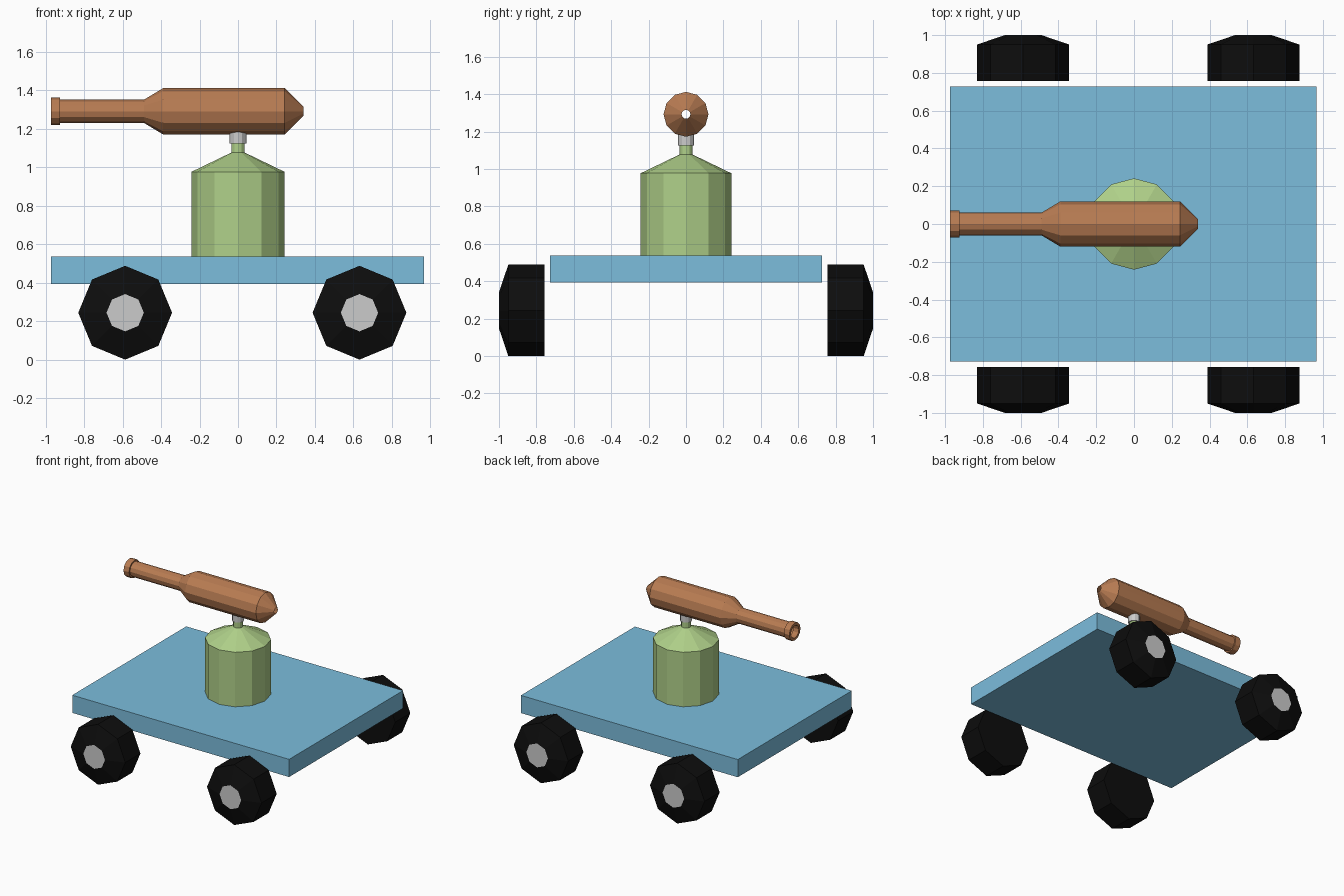
import bpy, bmesh, math

if "Cube" in bpy.data.objects:
    bpy.data.objects.remove(bpy.data.objects["Cube"])


def material(name, rgb):
    m = bpy.data.materials.new(name)
    m.diffuse_color = (*rgb, 1)
    m.use_nodes = True
    m.node_tree.nodes["Principled BSDF"].inputs["Base Color"].default_value = m.diffuse_color
    return m


blue = material("blue", (0.2, 0.51, 0.72))
green = material("green", (0.43, 0.63, 0.25))
brown = material("brown", (0.48, 0.2, 0.085))
black = material("black", (0.004, 0.004, 0.004))


def finish(name, bm, mat, loc):
    bmesh.ops.recalc_face_normals(bm, faces=bm.faces)
    me = bpy.data.meshes.new(name)
    bm.to_mesh(me)
    bm.free()
    ob = bpy.data.objects.new(name, me)
    ob.location = loc
    bpy.context.collection.objects.link(ob)
    if mat:
        me.materials.append(mat)
    return ob


def lathe(name, profile, sides, axis, mat=None, loc=(0, 0, 0), cap_start=True, cap_end=True):
    """Flat-sided turned part; profile is (radius, distance along axis)."""
    bm = bmesh.new()
    rings = []
    for r, t in profile:
        ring = []
        for i in range(sides):
            a = 2 * math.pi * i / sides
            u, v = r * math.cos(a), r * math.sin(a)
            ring.append(bm.verts.new({"x": (t, u, v), "y": (u, t, v), "z": (u, v, t)}[axis]))
        rings.append(ring)
    for a, b in zip(rings, rings[1:]):
        for i in range(sides):
            j = (i + 1) % sides
            bm.faces.new((a[i], a[j], b[j], b[i]))
    if cap_start:
        bm.faces.new(rings[0])
    if cap_end:
        bm.faces.new(rings[-1])
    return finish(name, bm, mat, loc)


# Flat platform
bm = bmesh.new()
bmesh.ops.create_cube(bm, size=1)
bmesh.ops.scale(bm, vec=(1.94, 1.456, 0.143), verts=bm.verts)
finish("platform", bm, blue, (-0.003, 0, 0.4645))

# Four octagonal wheels with grey hubs on their outer faces
for end, x in (("left", -0.587), ("right", 0.632)):
    for side, s in (("front", -1), ("back", 1)):
        loc = (x, 0, 0.244)
        lathe(f"{side}_{end}_wheel",
              [(0.244, 0.757 * s), (0.244, 0.95 * s), (0.097, 1.0 * s)],
              8, "y", black, loc, cap_end=False)
        lathe(f"{side}_{end}_hub", [(0.097, 0.98 * s), (0.097, 1.0 * s)], 8, "y", None, loc)

# Tank with conical top and neck
lathe("tank", [(0.242, 0.536), (0.242, 0.977), (0.035, 1.077), (0.035, 1.15)], 12, "z", green)

# Grey swivel collar
lathe("collar", [(0.044, 1.124), (0.044, 1.185)], 12, "z")

# Hollow barrel: lip, narrow tube, wide body and open tapered tail
lathe("barrel",
      [(0.05, -0.925), (0.05, -0.974), (0.0715, -0.974), (0.0715, -0.925), (0.06, -0.925),
       (0.06, -0.49), (0.12, -0.39), (0.12, 0.243), (0.024, 0.34)],
      12, "x", brown, (0, 0, 1.292), cap_start=False, cap_end=False)
